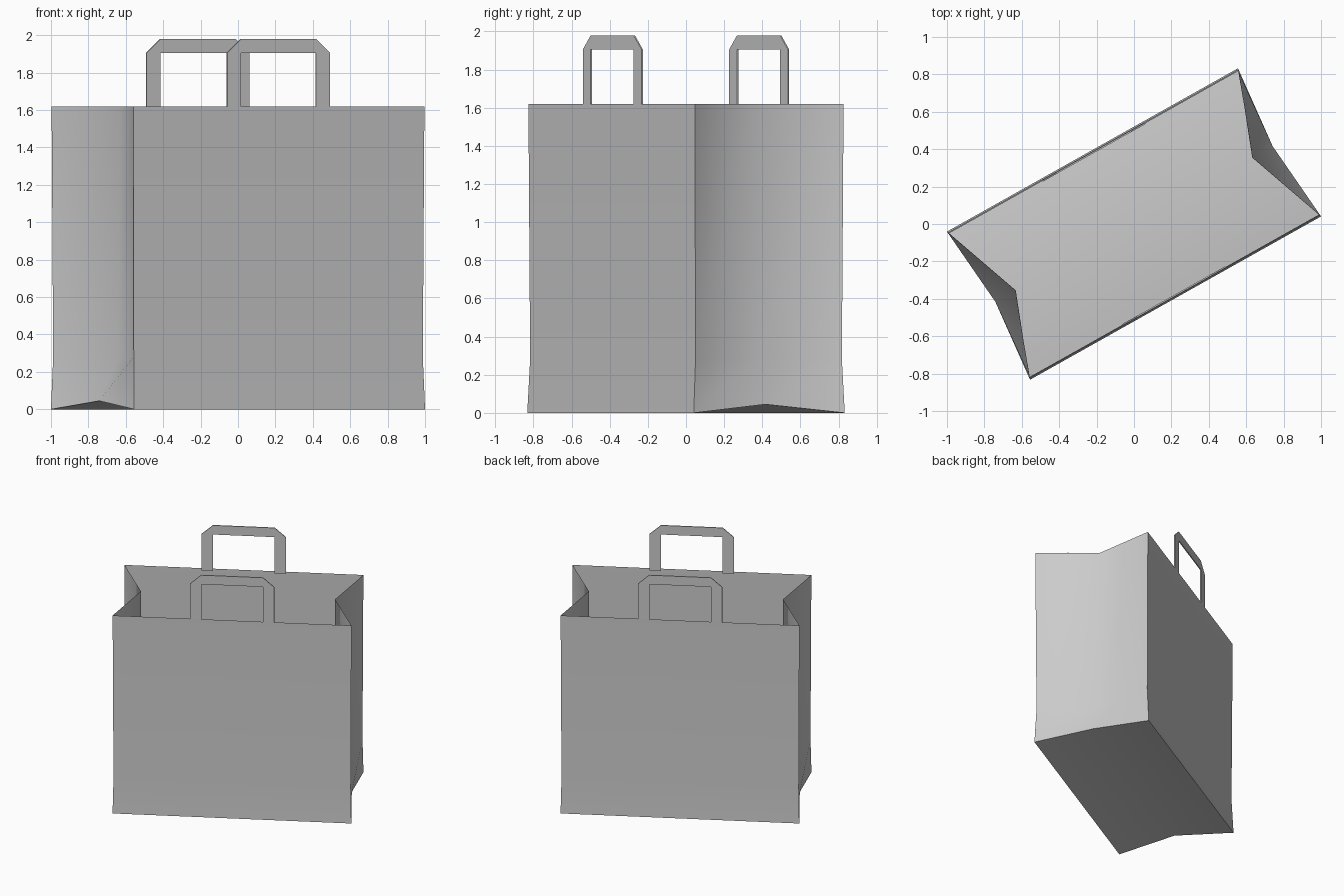
import bpy, bmesh, math

if "Cube" in bpy.data.objects:
    bpy.data.objects.remove(bpy.data.objects["Cube"])

ANGLE = math.radians(29.3)      # the whole bag is turned about z
L, RIM = 0.892, 1.62            # half length, rim height


def make(name, bm, smooth):
    bmesh.ops.remove_doubles(bm, verts=bm.verts, dist=0.0005)
    bmesh.ops.recalc_face_normals(bm, faces=bm.faces)
    me = bpy.data.meshes.new(name)
    bm.to_mesh(me)
    bm.free()
    ob = bpy.data.objects.new(name, me)
    bpy.context.collection.objects.link(ob)
    ob.rotation_euler.z = ANGLE
    if smooth:
        bpy.ops.object.select_all(action='DESELECT')
        ob.select_set(True)
        bpy.context.view_layer.objects.active = ob
        bpy.ops.object.shade_smooth_by_angle(angle=math.radians(55))
    return ob


# Bag body: rings of (height, half length, half width, gusset fold, fold height)
bm = bmesh.new()
rings = []
for z, l, w, fold, fz in [(0, L, 0.454, 0.85, 0.045),
                          (0.28, L - 0.006, 0.440, 0.73, 0.28),
                          (RIM, L, 0.447, 0.725, RIM)]:
    ring = [(-l, -w, z), (l, -w, z), (fold, 0, fz),
            (l, w, z), (-l, w, z), (-fold, 0, fz)]
    rings.append([bm.verts.new(p) for p in ring])
n = len(rings[0])
for a, b in zip(rings, rings[1:]):
    for i in range(n):
        j = (i + 1) % n
        bm.faces.new((a[i], a[j], b[j], b[i]))

# Floor: two halves meeting in a low ridge between the gusset folds
r = rings[0]
bm.faces.new((r[0], r[1], r[2], r[5]))
bm.faces.new((r[5], r[2], r[3], r[4]))
make("paper_bag_body", bm, True)


# Handles: flat paper strip with folded, chamfered corners
def handle(name, v):
    bm = bmesh.new()
    z0, z1, z2, o, i = 1.605, 1.905, 1.98, 0.315, 0.23

    def face(*pts):
        bm.faces.new([bm.verts.new((x, v, z)) for x, z in pts])

    for s in (-1, 1):
        face((s * o, z0), (s * i, z0), (s * i, z1), (s * o, z1))
        face((s * o, z1), (s * i, z1), (s * i, z2))
    face((-i, z1), (i, z1), (i, z2), (-i, z2))
    ob = make(name, bm, False)
    m = ob.modifiers.new("paper", 'SOLIDIFY')
    m.thickness, m.offset = 0.008, 0


handle("front_handle", -0.440)
handle("back_handle", 0.440)
